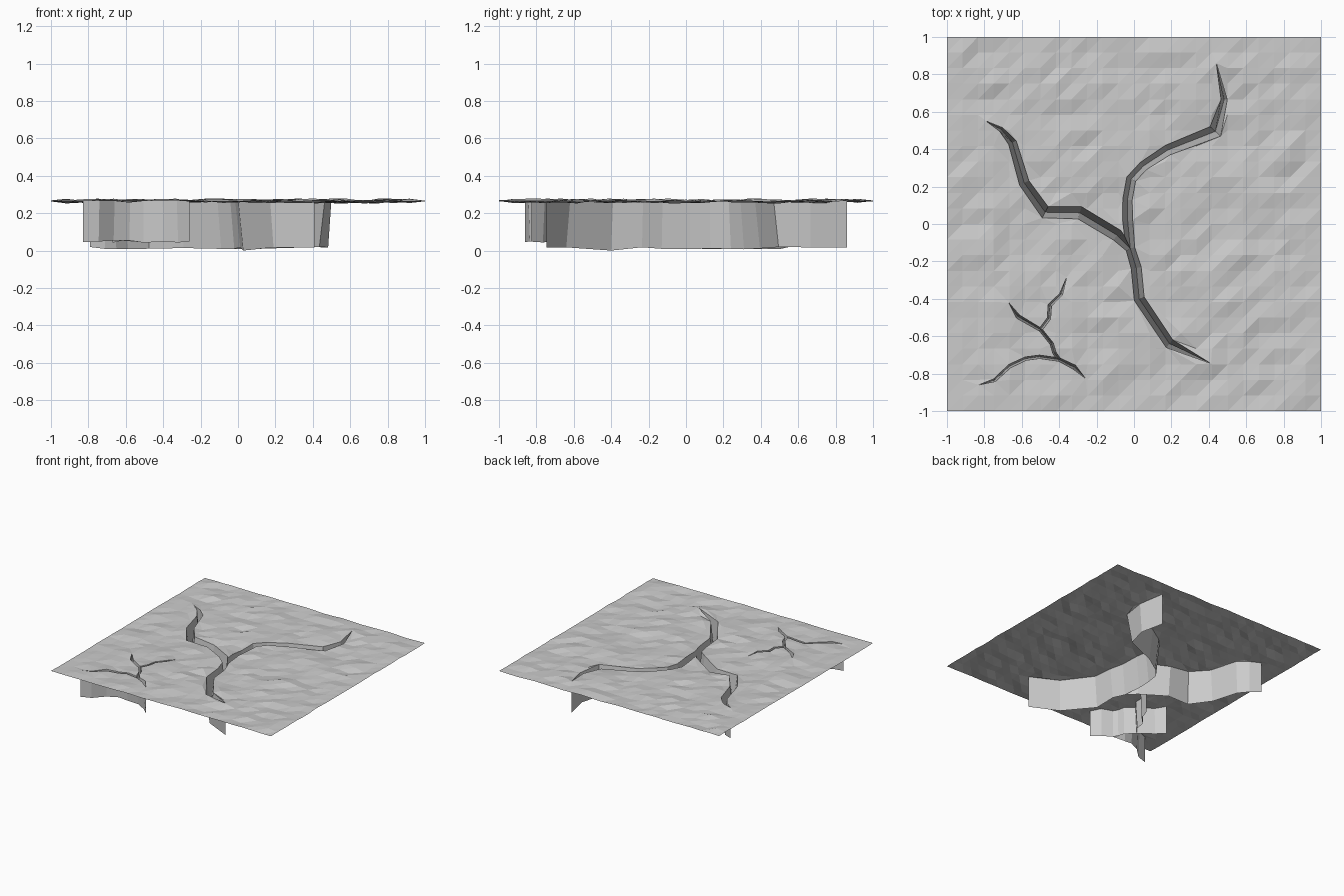
import bpy, random
from math import atan2, sin, cos, pi, tau
from mathutils import Vector, noise
from mathutils.geometry import delaunay_2d_cdt

if "Cube" in bpy.data.objects:
    bpy.data.objects.remove(bpy.data.objects["Cube"])

random.seed(4)
TOP = 0.265


def add_mesh(name, verts, faces):
    me = bpy.data.meshes.new(name)
    me.from_pydata(verts, [], faces)
    me.update()
    ob = bpy.data.objects.new(name, me)
    bpy.context.collection.objects.link(ob)


def ground_z(x, y):
    edge = max(abs(x), abs(y)) > 0.999
    amp = 0.004 if edge else 0.013
    return TOP + amp * max(-1, min(1, 1.7 * noise.noise((x * 7.3, y * 9.1, 3.7))))


# Crack paths: each branch is (x, y, half width); shared points make junctions
J = (-0.02, -0.13, .024)
main_crack = [
    [J, (-.034, .02, .027), (-.035, .13, .025), (-.015, .24, .025), (.05, .31, .025),
     (.18, .395, .028), (.435, .495, .034), (.482, .665, .016), (.44, .86, 0)],
    [J, (-.09, -.06, .032), (-.29, .06, .033), (-.475, .063, .03), (-.587, .22, .027),
     (-.65, .435, .022), (-.71, .505, .012), (-.79, .55, 0)],
    [J, (.012, -.235, .027), (.028, -.40, .027), (.19, -.64, .026), (.41, -.745, 0)],
]
K, L = (-.50, -.565, .009), (-.40, -.725, .009)
small_crack = [
    [K, (-.455, -.505, .009), (-.45, -.435, .009), (-.39, -.375, .008), (-.36, -.285, 0)],
    [K, (-.62, -.495, .011), (-.67, -.42, 0)],
    [K, (-.44, -.64, .009), (-.425, -.69, .009), L],
    [L, (-.32, -.765, .012), (-.26, -.825, 0)],
    [L, (-.505, -.71, .009), (-.58, -.72, .009), (-.665, -.76, .01),
     (-.745, -.835, .008), (-.83, -.86, 0)],
]


def crack_segments(branches):
    """Return each segment as centre ends plus mitred left and right rim points."""
    near = {}
    for br in branches:
        for a, b in zip(br, br[1:]):
            near.setdefault(a, []).append(b)
            near.setdefault(b, []).append(a)
    rims = {}
    for p, ns in near.items():
        c = Vector(p[:2])
        ang = sorted((atan2(n[1] - p[1], n[0] - p[0]), n) for n in ns)
        pts = []
        for i, (t, n) in enumerate(ang):
            half = ((ang[(i + 1) % len(ang)][0] - t) % tau) / 2
            if len(ang) == 1:
                pts.append(c)
            else:
                d = p[2] / sin(half)
                pts.append(c + Vector((cos(t + half), sin(t + half))) * d)
        for i, (t, n) in enumerate(ang):
            rims[p, n] = (pts[i], pts[i - 1])
    segs = []
    for br in branches:
        for a, b in zip(br, br[1:]):
            la, ra = rims[a, b]
            rb, lb = rims[b, a]
            segs.append((a, b, la, ra, lb, rb))
    return segs


# Ground points, skewed a hair so every cell splits along the same diagonal
N = 24
pts = []
for j in range(N + 1):
    for i in range(N + 1):
        x, y = -1 + 2 * i / N, -1 + 2 * j / N
        pts.append(Vector((x - .002 * y * (1 - x * x), y)))

holes = []
index = {}


def point_id(v):
    key = (round(v[0], 6), round(v[1], 6))
    if key not in index:
        index[key] = len(pts)
        pts.append(Vector((v[0], v[1])))
    return index[key]


# Crack walls: V-shaped trenches from the rims down to the centre line
for name, branches, floor in (("main_crack_walls", main_crack, .012),
                              ("small_crack_walls", small_crack, .047)):
    verts, faces, bottom = [], [], {}
    for a, b, la, ra, lb, rb in crack_segments(branches):
        for p in (a, b):
            if p not in bottom:
                z = 0 if p == main_crack[2][2] else floor + random.uniform(-.006, .008)
                bottom[p] = (p[0], p[1], z)
        for p, q, u, v in ((ra, rb, b, a), (lb, la, a, b)):
            k = len(verts)
            verts += [(p.x, p.y, ground_z(*p)), (q.x, q.y, ground_z(*q)), bottom[u], bottom[v]]
            faces.append((k, k + 1, k + 2, k + 3))
        loop = []
        for v in (a, ra, rb, b, lb, la):
            n = point_id(v)
            if n not in loop:
                loop.append(n)
        holes.append(loop)
    add_mesh(name, verts, faces)

# Ground sheet: triangulated around the cracks, dropping triangles inside them
vs, _, fs, _, _, src = delaunay_2d_cdt(pts, [], holes, 0, 1e-6)
sheet = [f for f, s in zip(fs, src) if not s]
used = sorted({i for f in sheet for i in f})
remap = {old: new for new, old in enumerate(used)}
add_mesh("ground_sheet", [(vs[i].x, vs[i].y, ground_z(*vs[i])) for i in used],
         [[remap[i] for i in f] for f in sheet])
